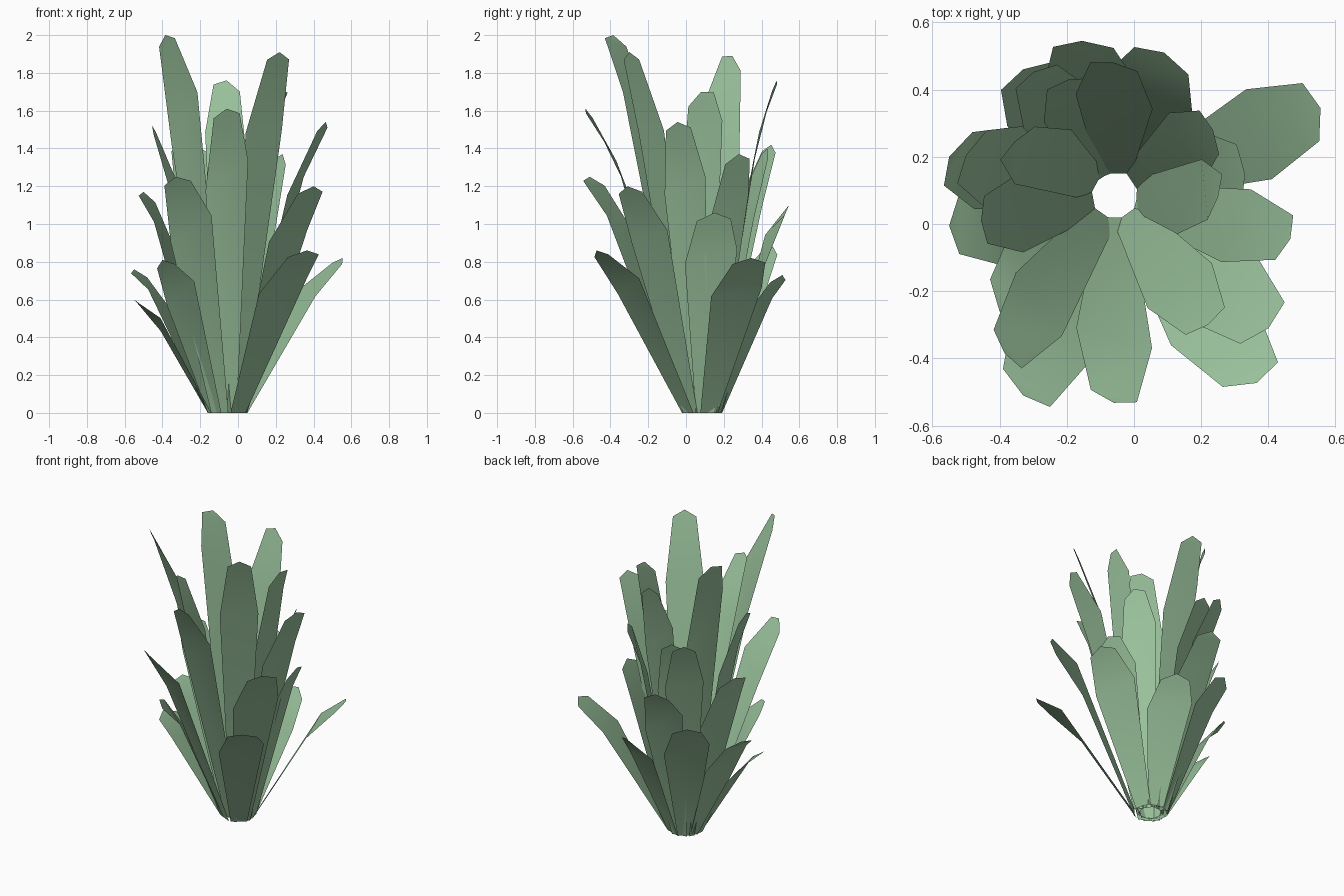
import bpy, math
from mathutils import Vector

if "Cube" in bpy.data.objects:
    bpy.data.objects.remove(bpy.data.objects["Cube"])

CENTRE = Vector((-0.057, 0.085, 0))

mat = bpy.data.materials.new("leaf_green")
mat.diffuse_color = (0.33, 0.55, 0.34, 1)
mat.use_nodes = True
mat.node_tree.nodes["Principled BSDF"].inputs["Base Color"].default_value = mat.diffuse_color

# tip x, tip y, tip z, compass angle the leaf end faces
INNER = [(-.385, -.385, 2.0, 216), (.22, -.30, 1.91, 305), (-.06, .48, 1.76, 79),
         (-.355, .245, 1.89, 134), (-.06, -.532, 1.61, 255), (.25, .08, 1.70, 342),
         (.465, -.045, 1.54, 338), (-.455, .01, 1.52, 184), (-.30, .452, 1.42, 120),
         (.235, .28, 1.37, 24), (-.195, .43, 1.40, 104)]
OUTER = [(-.33, -.51, 1.25, 231), (.40, -.31, 1.20, 313), (.33, .15, 1.06, 5),
         (-.50, .205, 1.17, 151), (-.155, .545, 1.10, 89), (.365, -.473, .86, 294),
         (-.55, .20, .76, 152), (-.55, -.005, .60, 180), (-.40, -.26, .81, 211),
         (.555, .345, .82, 16), (-.33, .46, .88, 118), (.09, .51, .73, 63)]


def leaf(name, x, y, z, angle, size, base_r, end_w):
    """Blade: narrow foot, wide shoulder, blunt three-point tip that flares out."""
    flat = Vector((x, y, 0)) - CENTRE
    reach = flat.length
    out = flat.normalized()
    phi = math.radians(angle)
    side = Vector((-math.sin(phi), math.cos(phi), 0))
    perp = Vector((-out.y, out.x, 0))
    span = reach - base_r

    def pair(r, h, width, across, slope):
        mid = CENTRE + out * r + Vector((0, 0, h))
        res = []
        for s in (1, -1):
            off = across * (s * width / 2)
            off.z = off.dot(out) * slope      # keep the row in the blade plane
            res.append(mid + off)
        return res

    low = 0.78 * z / (0.65 * span)
    high = 0.22 * z / (0.35 * span)
    back = 0.042 / math.hypot(1, high)
    foot = pair(base_r, 0, 0.10, perp, 0)
    shoulder = pair(base_r + 0.65 * span, 0.78 * z, 0.265 * size, side, (low + high) / 2)
    end = pair(reach - back, z - back * high, end_w, side, high * 0.4)
    verts = foot + shoulder + end + [Vector((x, y, z))]
    me = bpy.data.meshes.new(name)
    me.from_pydata([tuple(v) for v in verts], [],
                   [(0, 1, 3, 2), (2, 3, 5, 4), (4, 5, 6)])
    me.materials.append(mat)
    ob = bpy.data.objects.new(name, me)
    bpy.context.collection.objects.link(ob)
    for p in me.polygons:
        p.use_smooth = True


# upper and lower whorls of leaves
for i, d in enumerate(INNER):
    leaf(f"inner_leaf_{i + 1}", *d, size=0.88, base_r=0.065, end_w=0.142)
for i, d in enumerate(OUTER):
    leaf(f"outer_leaf_{i + 1}", *d, size=1.05, base_r=0.095, end_w=0.18)
